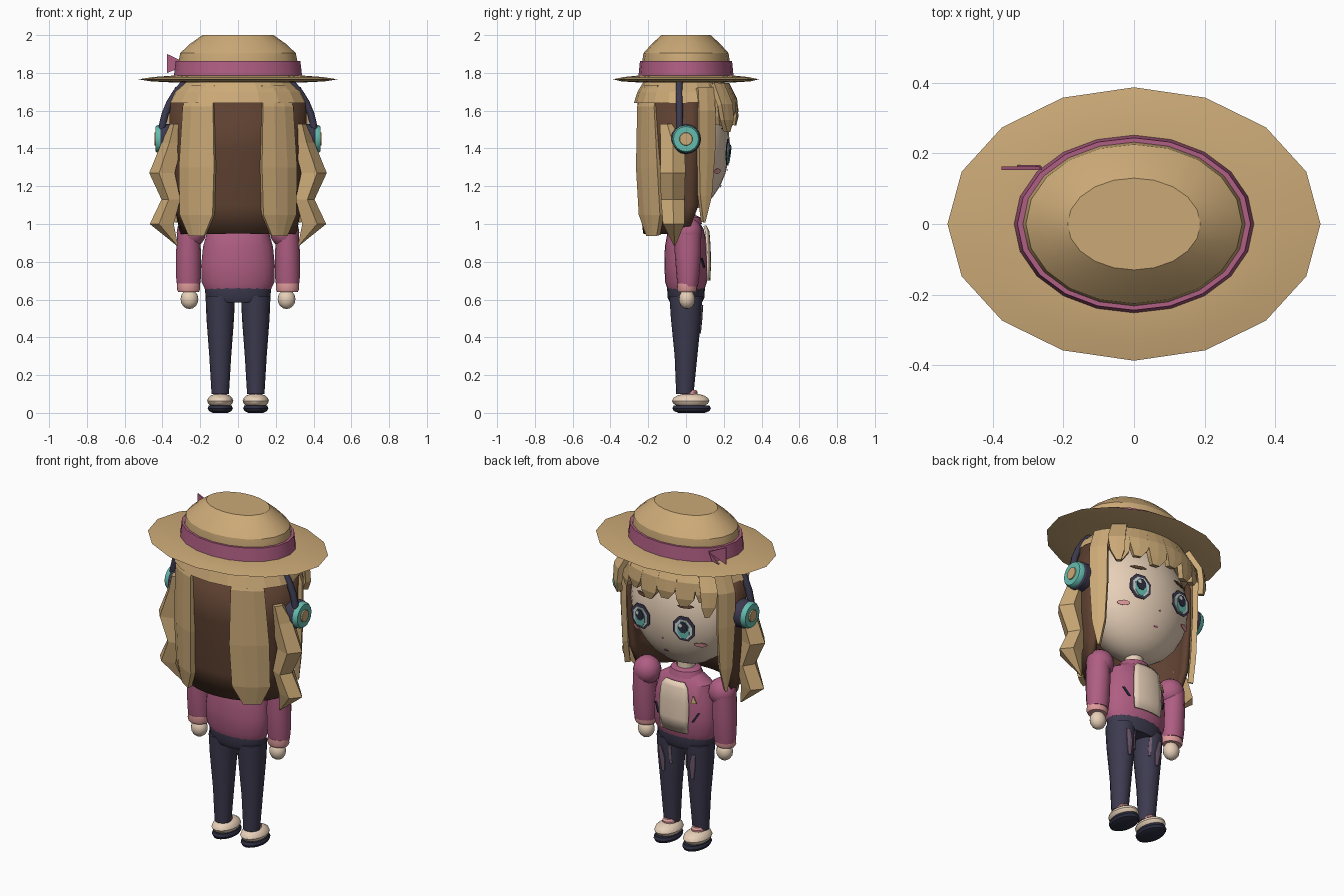
import bpy, bmesh
from math import sin, cos, pi, radians, sqrt

if "Cube" in bpy.data.objects:
    bpy.data.objects.remove(bpy.data.objects["Cube"], do_unlink=True)


def material(name, r, g, b):
    m = bpy.data.materials.new(name)
    m.use_nodes = True
    m.diffuse_color = (r, g, b, 1)
    m.node_tree.nodes["Principled BSDF"].inputs["Base Color"].default_value = (r, g, b, 1)
    return m


STRAW = material("straw", .60, .40, .185)
BROWN = material("brown", .11, .052, .03)
PINK = material("rose pink", .43, .112, .225)
NAVY = material("navy", .046, .043, .078)
CREAM = material("cream skin", .80, .63, .48)
BLUSH = material("light pink", .75, .33, .33)
TEAL = material("teal", .13, .50, .42)
DARK = material("dark ink", .026, .027, .052)
MAUVE = material("mauve", .17, .11, .17)
WHITE = material("eye white", .65, .68, .68)


def finish(name, bm, mat, smooth=True, thick=0):
    if not thick:
        bmesh.ops.recalc_face_normals(bm, faces=bm.faces)
    me = bpy.data.meshes.new(name)
    bm.to_mesh(me)
    bm.free()
    me.materials.append(mat)
    ob = bpy.data.objects.new(name, me)
    bpy.context.collection.objects.link(ob)
    if thick:
        mod = ob.modifiers.new("thickness", 'SOLIDIFY')
        mod.thickness, mod.offset = thick, 0
    if smooth:
        bpy.ops.object.select_all(action='DESELECT')
        ob.select_set(True)
        bpy.context.view_layer.objects.active = ob
        bpy.ops.object.shade_smooth_by_angle(angle=radians(32))
    return ob


def loft(name, rows, mat, n=16, cx=0, cy=0, smooth=True, axis='z', side=1):
    """Closed stack of ellipses; a row is (height, rx, ry[, x shift, y shift])."""
    bm = bmesh.new()
    rings = []
    for z, rx, ry, *shift in rows:
        dx, dy = shift or (0, 0)
        ring = []
        for i in range(n):
            a = 2 * pi * i / n
            u, v = side * (cx + dx + rx * cos(a)), cy + dy + ry * sin(a)
            ring.append(bm.verts.new((u, v, z) if axis == 'z' else (z, u, v)))
        rings.append(ring)
    for lo, hi in zip(rings, rings[1:]):
        for i in range(n):
            bm.faces.new((lo[i], lo[(i + 1) % n], hi[(i + 1) % n], hi[i]))
    bm.faces.new(rings[0])
    bm.faces.new(rings[-1])
    return finish(name, bm, mat, smooth)


def shell(name, rows, mat, side=1, segs=3, thick=.03, cx=0, smooth=False):
    """Curved panel; a row is (z, rx, ry, start, end) in degrees from -y towards +x."""
    bm = bmesh.new()
    grid = []
    for z, rx, ry, a0, a1 in rows:
        angles = [radians(a0 + (a1 - a0) * i / segs) for i in range(segs + 1)]
        grid.append([bm.verts.new((side * (cx + rx * sin(a)), -ry * cos(a), z)) for a in angles])
    for lo, hi in zip(grid, grid[1:]):
        for i in range(segs):
            bm.faces.new((lo[i], lo[i + 1], hi[i + 1], hi[i]))
    return finish(name, bm, mat, smooth, thick)


def ball(name, loc, size, mat, segs=16):
    bm = bmesh.new()
    bmesh.ops.create_uvsphere(bm, u_segments=segs, v_segments=segs // 2, radius=1)
    for v in bm.verts:
        v.co = [c + k * s for c, k, s in zip(loc, v.co, size)]
    return finish(name, bm, mat)


HEAD, HEAD_Z = (.325, .232, .35), 1.42


def face_y(x, z):
    return HEAD[1] * sqrt(max(1 - (x / HEAD[0]) ** 2 - ((z - HEAD_Z) / HEAD[2]) ** 2, 0))


def face_disc(name, x, z, rx, rz, lift, mat, n=8, turn=.5, bend=1.0, mid=(0, 0)):
    """Painted detail on the front of the head; bend 0 is flat, 1 follows the face."""
    base = face_y(x, z)
    x, z = x + mid[0], z + mid[1]

    def on_face(px, pz):
        return (px, base + lift + bend * (face_y(px, pz) - base), pz)
    bm = bmesh.new()
    hub = bm.verts.new(on_face(x, z))
    rim = []
    for i in range(n):
        a = 2 * pi * (i + turn) / n
        rim.append(bm.verts.new(on_face(x + rx * cos(a), z + rz * sin(a))))
    for i in range(n):
        bm.faces.new((hub, rim[(i + 1) % n], rim[i]))
    return finish(name, bm, mat, False, .003)


def plate(name, pts, y, mat):
    bm = bmesh.new()
    bm.faces.new([bm.verts.new((x, y, z)) for x, z in pts])
    return finish(name, bm, mat, False, .009)


# Hat
loft("hat_brim", [(1.75, .36, .26), (1.755, .46, .34), (1.766, .528, .387), (1.778, .45, .33), (1.786, .34, .25)],
     STRAW, 16)
loft("hat_crown", [(1.77, .315, .232), (1.86, .315, .232), (1.905, .306, .225),
                   (1.955, .252, .18), (2.0, .188, .13)], STRAW, 20)
loft("hat_band", [(1.78, .34, .252), (1.862, .33, .244)], PINK, 20)
plate("bow_loop", [(-.375, 1.9), (-.375, 1.80), (-.26, 1.845)], .158, PINK)
plate("bow_tail", [(-.33, 1.79), (-.285, 1.80), (-.265, 1.85)], .162, PINK)

# Head and face
ball("head", (0, 0, HEAD_Z), HEAD, CREAM, 28)
loft("neck", [(.98, .05, .05), (1.12, .05, .05)], CREAM, 12)
face_disc("nose", 0, 1.285, .006, .005, .004, BLUSH, 6)
face_disc("mouth", 0, 1.2, .014, .006, .004, PINK, 6)
for s, side in ((1, "left"), (-1, "right")):
    x = s * .142
    for part, rx, rz, lift, mat, mid in (
            ("eye_outline", .07, .077, .017, NAVY, (0, 0)),
            ("eye_white", .054, .06, .02, WHITE, (0, -.003)),
            ("iris", .038, .054, .023, TEAL, (0, -.006)),
            ("pupil", .029, .034, .026, DARK, (0, .01)),
            ("eye_glint", .012, .012, .029, WHITE, (.014, .022))):
        face_disc(side + "_" + part, x, 1.38, rx, rz, lift, mat, bend=.4, mid=mid)
    face_disc(side + "_brow", x, 1.505, .045, .011, .008, BROWN, 6, 0)
    face_disc(side + "_cheek", s * .212, 1.28, .033, .014, .018, BLUSH, 10, bend=.7)

# Hair
loft("hair_cap", [(1.64, .37, .264), (1.70, .34, .245), (1.775, .255, .20)], STRAW, 20, cy=-.012, smooth=False)
shell("back_hair", [(1.645, .352, .243, -108, 108), (1.4, .345, .24, -108, 108),
                    (1.1, .325, .228, -106, 106), (.95, .295, .212, -92, 92)],
      BROWN, segs=18, smooth=True)
for s, side in ((1, "left"), (-1, "right")):
    shell(side + "_back_lock", [(1.73, .30, .225, 24, 52), (1.62, .355, .262, 21, 53), (1.3, .357, .267, 20, 58),
                                (1.05, .345, .255, 22, 60), (.94, .32, .235, 33, 52)], STRAW, s)
    shell(side + "_front_lock", [(1.72, .33, .24, 104, 126), (1.6, .37, .262, 104, 124), (1.4, .37, .262, 104, 124),
                                 (1.15, .36, .25, 106, 121), (1.01, .345, .24, 111, 113)], STRAW, s, 2)
    shell(side + "_temple_lock", [(1.74, .33, .25, 124, 140), (1.63, .405, .31, 125, 140),
                                  (1.55, .41, .318, 127, 139), (1.49, .40, .31, 132, 136)], STRAW, s, 2)
    loft(side + "_wavy_lock", [(1.53, .03, .04, -.03, -.03), (1.43, .06, .068, -.015, 0), (1.27, .075, .07, .035, 0),
                               (1.13, .055, .066, -.01, 0), (1.0, .07, .06, .037, .005), (.885, .004, .004, -.04, .01)],
         STRAW, 5, .36, -.07, False, side=s)

# Fringe
for i in range(6):
    a = 136 + i * 17.6
    low = 1.525 + .03 * (i % 2)
    shell("fringe_lock_%d" % (i + 1), [(1.74, .30, .215, a - 9, a + 9), (1.66, .36, .255, a - 10, a + 10),
                                      (low + .045, .365, .262, a - 8, a + 8), (low, .355, .252, a - 5, a + 2)],
          STRAW, segs=2, thick=.032)

# Headphones
curve = bpy.data.curves.new("headphone_band", 'CURVE')
curve.dimensions = '3D'
curve.bevel_depth, curve.bevel_resolution = .019, 2
spline = curve.splines.new('POLY')
spline.points.add(20)
for i, p in enumerate(spline.points):
    p.co = (.405 * cos(pi * i / 20), -.035, 1.46 + .4 * sin(pi * i / 20), 1)
curve.materials.append(NAVY)
band = bpy.data.objects.new("headphone_band", curve)
bpy.context.collection.objects.link(band)
bpy.ops.object.select_all(action='DESELECT')
band.select_set(True)
bpy.context.view_layer.objects.active = band
bpy.ops.object.convert(target='MESH')
for s, side in ((1, "left"), (-1, "right")):
    for part, x0, x1, r, mat in (("pad", .35, .412, .08, NAVY), ("cup", .40, .436, .074, TEAL),
                                 ("cup_badge", .42, .442, .037, STRAW)):
        loft(side + "_headphone_" + part, [(s * x0, r, r), (s * (x1 - .012), r, r), (s * x1, r * .9, r * .9)],
             mat, 16, 0, 1.45, axis='x')

# Jacket and shirt
loft("jacket_body", [(.655, .175, .098), (.69, .192, .11), (.78, .195, .115), (.88, .185, .112),
                     (.97, .16, .095), (1.02, .085, .065)], PINK, 24)
loft("jacket_collar", [(1.0, .10, .085), (1.035, .085, .075), (1.045, .065, .055)], PINK, 16)
shell("shirt_front", [(.99, .15, .105, 157, 203), (.96, .175, .12, 151, 209), (.88, .193, .126, 151, 209),
                      (.78, .203, .128, 152, 208), (.70, .2, .124, 154, 206)], CREAM, segs=6, thick=.009, smooth=True)
for s, side in ((1, "left"), (-1, "right")):
    shell(side + "_jacket_dash", [(.82, .196, .118, 132, 136), (.77, .198, .119, 143, 147)],
          DARK, s, 1, .008)
    loft(side + "_sleeve", [(.67, .06, .053), (.72, .066, .06), (.85, .066, .07), (.95, .06, .07)],
         PINK, 16, s * .262, .01)
    ball(side + "_shoulder", (s * .247, .01, .955), (.078, .076, .08), PINK)
    loft(side + "_cuff", [(.64, .055, .048), (.655, .062, .054), (.685, .06, .052)], BLUSH, 16, s * .262, .005)
    ball(side + "_hand", (s * .257, .005, .602), (.047, .043, .052), CREAM)
shell("jacket_badge", [(.92, .188, .117, 216, 218), (.88, .194, .121, 212, 223)], STRAW, 1, 1, .009)

# Trousers and shoes
loft("waistband", [(.585, .155, .085), (.61, .172, .098), (.665, .175, .10)], NAVY, 20)
for s, side in ((1, "left"), (-1, "right")):
    loft(side + "_leg", [(.10, .046, .046, 0, -.006), (.3, .058, .06), (.5, .073, .08), (.62, .078, .088)],
         NAVY, 16, s * .094, 0)
    shell(side + "_knee_tear", [(.57, .079, .089, 160, 176), (.50, .076, .084, 163, 190), (.42, .07, .076, 172, 186)],
          MAUVE, s, 2, .006, .094)
    shell(side + "_side_tear", [(.58, .08, .088, 205, 215), (.47, .075, .081, 208, 220)],
          MAUVE, s, 1, .006, .094)
    loft(side + "_sock", [(.06, .036, .038), (.11, .036, .042), (.122, .028, .034)], BLUSH, 14, s * .094, .02)
    ball(side + "_shoe", (s * .094, .025, .064), (.069, .099, .04), CREAM)
    loft(side + "_sole", [(0, .04, .07), (.01, .06, .095), (.024, .067, .102), (.04, .06, .094)],
         DARK, 20, s * .094, .03)
